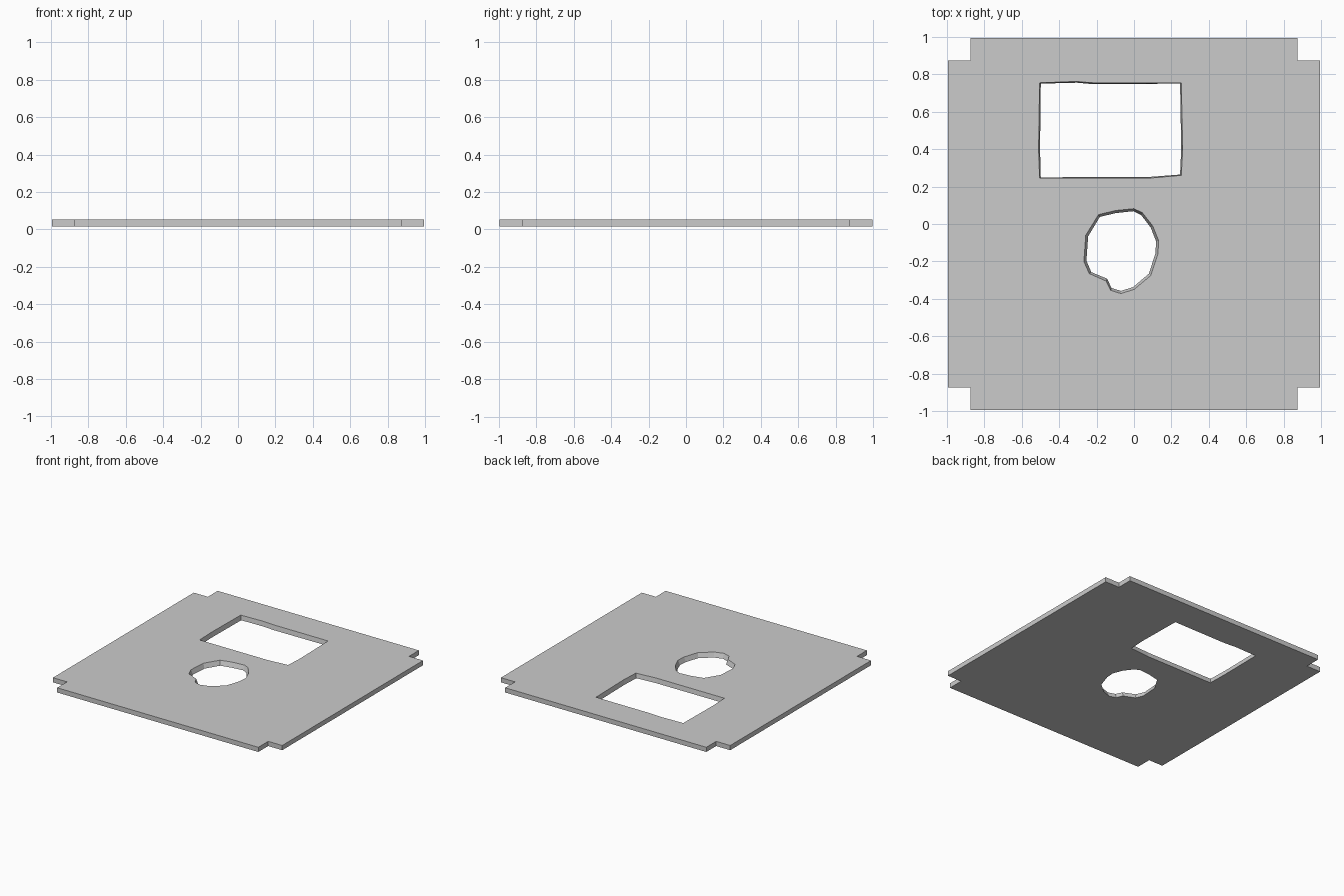
import bpy, bmesh
from mathutils import Vector

if "Cube" in bpy.data.objects:
    bpy.data.objects.remove(bpy.data.objects["Cube"])

Z0, Z1 = 0.015, 0.052

# outer outline: square with notched corners
A, B = 0.995, 0.873
quarter = [(A, B), (B, B), (B, A)]
outer = (quarter + [(-x, y) for x, y in reversed(quarter)]
         + [(-x, -y) for x, y in quarter] + [(x, -y) for x, y in reversed(quarter)])

# slightly skewed window and rough round hole
window = [(-0.505, 0.245), (0.08, 0.245), (0.253, 0.26), (0.26, 0.4),
          (0.253, 0.755), (-0.22, 0.755), (-0.31, 0.762), (-0.505, 0.755), (-0.51, 0.4)]
hole = [(-0.19, 0.05), (-0.1, 0.072), (0, 0.082), (0.045, 0.06), (0.1, -0.01),
        (0.132, -0.09), (0.128, -0.16), (0.09, -0.275), (0, -0.35), (-0.07, -0.372),
        (-0.125, -0.355), (-0.15, -0.305), (-0.24, -0.265), (-0.268, -0.2), (-0.258, -0.06)]

bm = bmesh.new()


def ring(points, z, inset=0.0):
    """Closed loop of vertices, optionally drawn in towards its centre."""
    c = sum((Vector(p) for p in points), Vector((0, 0))) / len(points)
    verts = []
    for p in points:
        d = Vector(p) - c
        q = c + d * (1 - inset / d.length)
        verts.append(bm.verts.new((q.x, q.y, z)))
    n = len(verts)
    edges = [bm.edges.new((verts[i], verts[(i + 1) % n])) for i in range(n)]
    return verts, edges


# top and bottom faces joined by walls; openings taper slightly downwards
caps = ([], [])
for points, taper in ((outer, 0), (window, 0.008), (hole, 0.014)):
    top, top_edges = ring(points, Z1)
    low, low_edges = ring(points, Z0, taper)
    caps[0].extend(top_edges)
    caps[1].extend(low_edges)
    n = len(points)
    for i in range(n):
        j = (i + 1) % n
        bm.faces.new((top[i], top[j], low[j], low[i]))
for edges in caps:
    bmesh.ops.triangle_fill(bm, edges=edges, use_beauty=True)
bmesh.ops.recalc_face_normals(bm, faces=bm.faces)

mesh = bpy.data.meshes.new("panel_plate")
bm.to_mesh(mesh)
bm.free()
bpy.context.collection.objects.link(bpy.data.objects.new("panel_plate", mesh))
